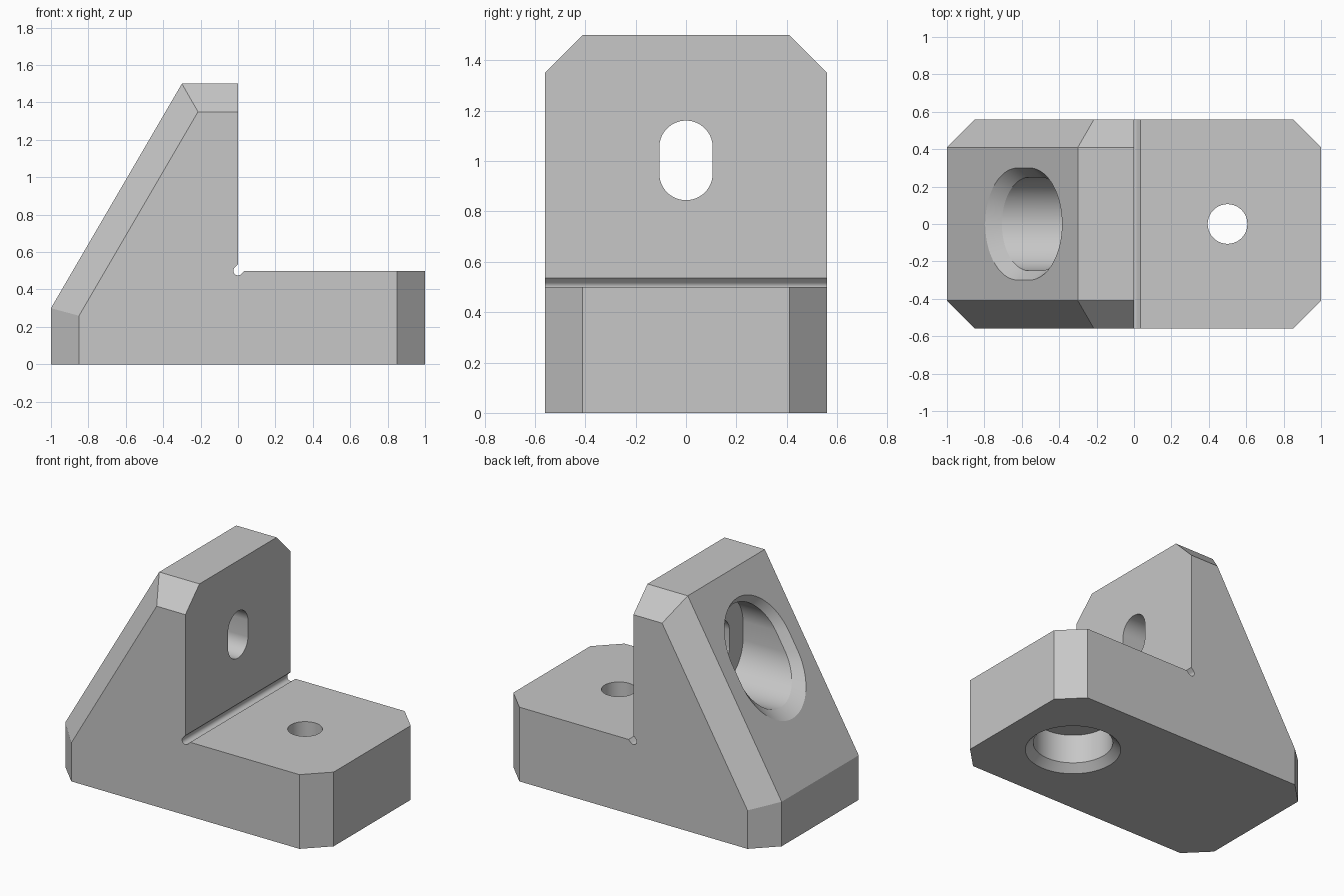
import bpy, bmesh
from math import sin, cos, pi, radians
from mathutils import Vector

HALF_W = 0.56      # half of the bracket's width
CHAMFER = 0.15
SLOPE = 0.7 / 1.2  # run of the sloped back per unit of height

old = bpy.data.objects.get("Cube")
if old:
    bpy.data.objects.remove(old, do_unlink=True)

grey = bpy.data.materials.new("plain_grey")
grey.use_nodes = True
colour = (0.57, 0.57, 0.57, 1)
grey.diffuse_color = colour
grey.node_tree.nodes["Principled BSDF"].inputs["Base Color"].default_value = colour


def to_object(name, bm):
    bmesh.ops.recalc_face_normals(bm, faces=bm.faces)
    mesh = bpy.data.meshes.new(name)
    bm.to_mesh(mesh)
    bm.free()
    mesh.materials.append(grey)
    obj = bpy.data.objects.new(name, mesh)
    bpy.context.collection.objects.link(obj)
    return obj


def loft(name, rings):
    """Closed solid skinned through rings of equal point count."""
    bm = bmesh.new()
    loops = [[bm.verts.new(p) for p in ring] for ring in rings]
    for a, b in zip(loops, loops[1:]):
        for i in range(len(a)):
            j = (i + 1) % len(a)
            bm.faces.new((a[i], a[j], b[j], b[i]))
    bm.faces.new(loops[0])
    bm.faces.new(loops[-1])
    return to_object(name, bm)


def outline(r, stretch=0, n=72):
    """Circle, or slot when its two halves are pulled apart by stretch."""
    for i in range(n):
        t = 2 * pi * (i + 0.5) / n
        yield r * cos(t), r * sin(t) + (stretch if sin(t) > 0 else -stretch)


# Side profile with a rounded relief groove in the inner corner
R = 0.025
groove = [(0.036, 0.5)]
for i in range(17):
    t = -pi / 4 - pi * i / 16
    groove.append((R * cos(t), 0.5 + R * sin(t)))
groove.append((0, 0.536))
profile = [(-1, 0), (1, 0), (1, 0.5)] + groove + [(0, 1.5), (-0.3, 1.5), (-1, 0.3)]

bm = bmesh.new()
face = bm.faces.new([bm.verts.new((x, -HALF_W, z)) for x, z in profile])
ext = bmesh.ops.extrude_face_region(bm, geom=[face])
verts = [v for v in ext["geom"] if isinstance(v, bmesh.types.BMVert)]
bmesh.ops.translate(bm, verts=verts, vec=(0, 2 * HALF_W, 0))
bmesh.ops.recalc_face_normals(bm, faces=bm.faces)

# Chamfers along the ends, top and sloped back, on both sides
outer_faces = [((1, 0, 0), (1, 0)), ((-1, 0, 0), (-1, 0)),
               ((0, 0, 1), (0, 1.5)), ((-1.2, 0, 0.7), (-1, 0.3))]
for side in (-1, 1):
    for normal, (x, z) in outer_faces:
        bmesh.ops.bisect_plane(
            bm, geom=bm.verts[:] + bm.edges[:] + bm.faces[:], dist=1e-5,
            plane_co=(x, side * (HALF_W - CHAMFER), z),
            plane_no=Vector(normal).normalized() + Vector((0, side, 0)),
            clear_outer=True)
        bmesh.ops.holes_fill(bm, edges=[e for e in bm.edges if e.is_boundary], sides=0)
bracket = to_object("angle_bracket", bm)


# Slotted pocket through the upright, its countersink following the slope
def slot_ring(r, offset, on_slope=False):
    ring = []
    for y, dz in outline(r, 0.052):
        z = 1.0025 + dz
        x = offset + (-1 + (z - 0.3) * SLOPE if on_slope else 0)
        ring.append((x, y, z))
    return ring


slot_cutter = loft("slot_cutter", [
    slot_ring(0.35, -0.06, True), slot_ring(0.25, 0.06, True),
    slot_ring(0.25, -0.25), slot_ring(0.106, -0.25), slot_ring(0.106, 0.1)])

# Round bolt hole with a countersunk counterbore from below
steps = [(0.35, -0.05), (0.25, 0.05), (0.25, 0.25), (0.106, 0.25), (0.106, 0.6)]
hole_cutter = loft("hole_cutter", [
    [(0.5 + x, y, z) for x, y in outline(r)] for r, z in steps])

bpy.context.view_layer.objects.active = bracket
for cutter in (slot_cutter, hole_cutter):
    cutter.hide_render = True
    mod = bracket.modifiers.new(cutter.name, "BOOLEAN")
    mod.operation = "DIFFERENCE"
    mod.solver = "EXACT"
    mod.object = cutter
    bpy.ops.object.modifier_apply(modifier=mod.name)
    bpy.data.objects.remove(cutter, do_unlink=True)

bpy.ops.object.select_all(action="DESELECT")
bracket.select_set(True)
bpy.ops.object.shade_smooth_by_angle(angle=radians(15))
